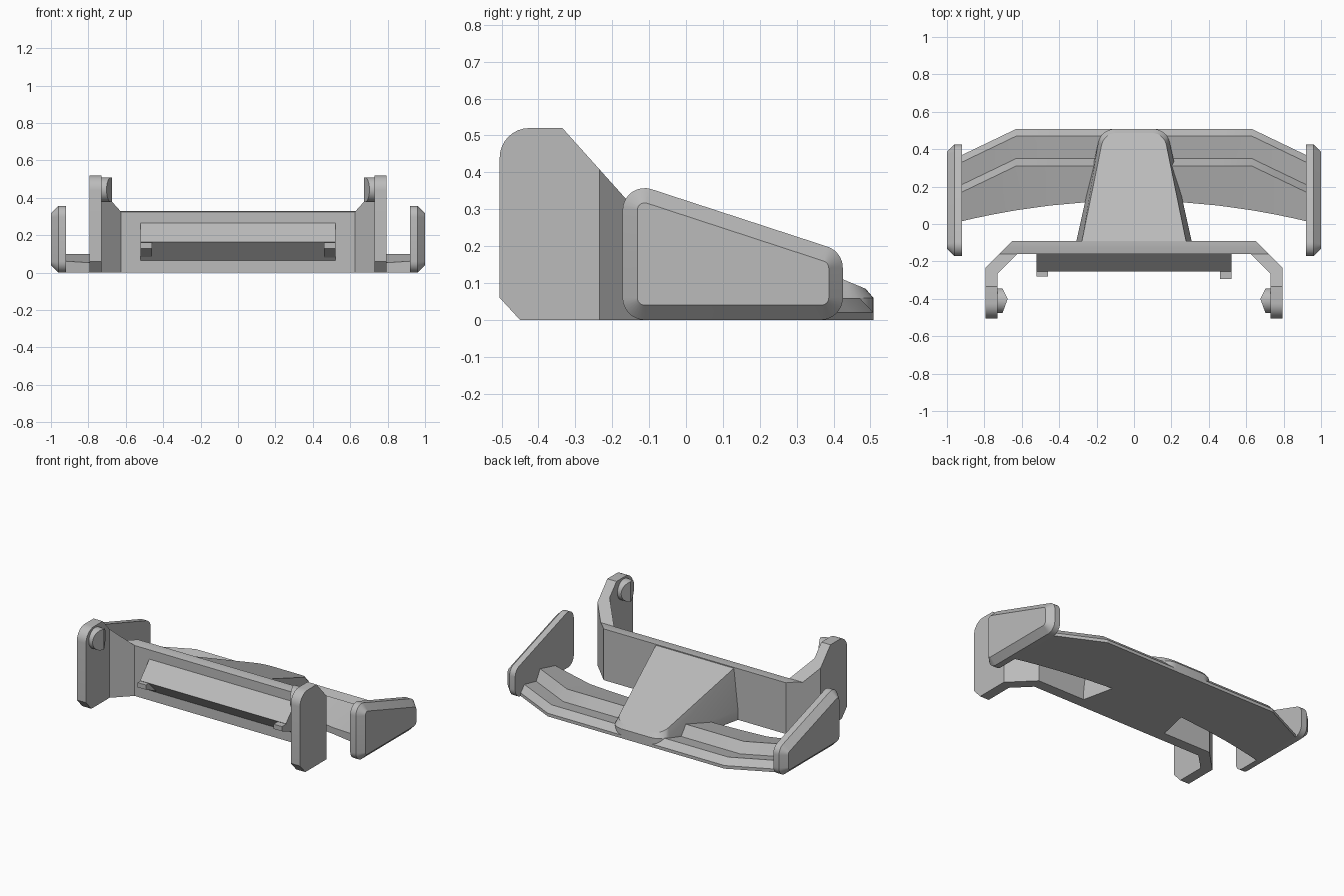
import bpy, bmesh, math
from mathutils import Vector

cube = bpy.data.objects.get("Cube")
if cube:
    bpy.data.objects.remove(cube, do_unlink=True)

grey = bpy.data.materials.new("plain grey")
grey.use_nodes = True
grey.diffuse_color = (0.5, 0.5, 0.5, 1)
grey.node_tree.nodes["Principled BSDF"].inputs["Base Color"].default_value = (0.5, 0.5, 0.5, 1)


def rounded(corners, radii, steps=8):
    """Polygon whose corners are replaced by arcs of the given radii."""
    pts = [Vector(c) for c in corners]
    out = []
    for i, (p, r) in enumerate(zip(pts, radii)):
        if not r:
            out.append(p)
            continue
        a = (pts[i - 1] - p).normalized()
        b = (pts[(i + 1) % len(pts)] - p).normalized()
        half = a.angle(b) / 2
        centre = p + (a + b).normalized() * (r / math.sin(half))
        start = p + a * (r / math.tan(half)) - centre
        end = p + b * (r / math.tan(half)) - centre
        sweep = start.angle(end)
        for k in range(steps + 1):
            t = k / steps
            out.append(centre + (start * math.sin((1 - t) * sweep)
                                 + end * math.sin(t * sweep)) / math.sin(sweep))
    return out


def loft(name, rings):
    """Skin rings of equal length and cap both ends."""
    bm = bmesh.new()
    rows = [[bm.verts.new(p) for p in ring] for ring in rings]
    n = len(rows[0])
    for lower, upper in zip(rows, rows[1:]):
        for i in range(n):
            j = (i + 1) % n
            bm.faces.new((lower[i], lower[j], upper[j], upper[i]))
    bm.faces.new(rows[0])
    bm.faces.new(rows[-1])
    bmesh.ops.recalc_face_normals(bm, faces=bm.faces)
    mesh = bpy.data.meshes.new(name)
    bm.to_mesh(mesh)
    bm.free()
    mesh.materials.append(grey)
    obj = bpy.data.objects.new(name, mesh)
    bpy.context.collection.objects.link(obj)
    return obj


def along_x(name, outline, x0, x1):
    return loft(name, [[(x, y, z) for y, z in outline] for x in (x0, x1)])


def along_z(name, outline, z0, z1):
    return loft(name, [[(x, y, z) for x, y in outline] for z in (z0, z1)])


def intersect(obj, cutter):
    """Keep only the volume shared with the cutter."""
    mod = obj.modifiers.new("trim", 'BOOLEAN')
    mod.operation, mod.solver, mod.object = 'INTERSECT', 'EXACT', cutter
    bpy.context.view_layer.objects.active = obj
    bpy.ops.object.modifier_apply(modifier="trim")
    bpy.data.objects.remove(cutter, do_unlink=True)


parts = []

# Mounting bracket: U-shaped plan trimmed by its side profile
half_plan = [(0.65, -0.09), (0.795, -0.235), (0.795, -0.6),
             (0.73, -0.6), (0.73, -0.265), (0.625, -0.16)]
plan = half_plan + [(-x, y) for x, y in reversed(half_plan)]
bracket = along_z("mounting_bracket", plan, -0.1, 0.7)
side = rounded([(-0.45, 0), (-0.505, 0.06), (-0.505, 0.52), (-0.335, 0.52),
                (-0.16, 0.325), (-0.13, 0.33), (0, 0.33), (0, 0)],
               [0, 0, 0.08, 0, 0, 0, 0, 0])
intersect(bracket, along_x("bracket_profile", side, -1, 1))
parts.append(bracket)

# Wedge-shaped bar across the bracket face
parts.append(along_x("front_wedge", [(-0.14, 0.265), (-0.16, 0.265), (-0.255, 0.163),
                                     (-0.16, 0.065), (-0.14, 0.065)], -0.52, 0.52))

# Nose cowl: drafted, rounded trapezoid with a sloping top
base = rounded([(-0.31, -0.1), (0.31, -0.1), (0.175, 0.508), (-0.175, 0.508)],
               [0, 0, 0.09, 0.09])
crown = rounded([(-0.28, -0.1), (0.28, -0.1), (0.16, 0.487), (-0.16, 0.487)],
                [0, 0, 0.08, 0.08])
parts.append(loft("nose_cowl", [[(x, y, 0) for x, y in base],
                                [(x, y, 0.06) for x, y in base],
                                [(x, y, 0.328 - 0.415 * (y + 0.1)) for x, y in crown]]))

# Two-step wing with swept tips and a curved leading edge
stations = [-0.93, -0.85, -0.75, -0.63]
stations += [-0.45, -0.25, 0, 0.25, 0.45] + [-x for x in reversed(stations)]


def wing_section(x):
    back = -0.48 * max(0, abs(x) - 0.63)
    lead = 0.125 - 0.11 * (x / 0.92) ** 2
    ridge = 0.31 + back
    return [(x, lead, 0), (x, lead, 0.1 - 0.25 * (ridge - lead)),
            (x, ridge, 0.1), (x, 0.35 + back, 0.035), (x, 0.47 + back, 0.06),
            (x, 0.508 + back, 0.02), (x, 0.508 + back, 0)]


parts.append(loft("wing", [wing_section(x) for x in stations]))

# Parts repeated on both sides
rim = rounded([(-0.172, 0), (-0.172, 0.38), (0.425, 0.185), (0.425, 0)], [0.06] * 4)
panel = rounded([(-0.132, 0.04), (-0.132, 0.325), (0.387, 0.155), (0.387, 0.04)], [0.02] * 4)
for name, s in (("left", 1), ("right", -1)):
    # End plate with a chamfered outer rim
    parts.append(loft(name + "_end_plate",
                      [[(s * x, y, z) for y, z in ring]
                       for x, ring in ((0.92, rim), (0.96, rim), (1, panel))]))

    # Locating knob inside the arm: round disc cut to a ridge
    disc = [(-0.41 + 0.066 * math.cos(k * math.pi / 16),
             0.443 + 0.066 * math.sin(k * math.pi / 16)) for k in range(32)]
    knob = along_x(name + "_knob", disc, s * 0.6, s * 0.74)
    ridge = [(0.75, -0.5), (0.712, -0.5), (0.675, -0.4), (0.71, -0.33), (0.75, -0.33)]
    intersect(knob, along_z("knob_profile", [(s * x, y) for x, y in ridge], 0.3, 0.6))
    parts.append(knob)

    # Small tab under the wedge end
    tip = -0.295 if s > 0 else -0.28
    parts.append(along_x(name + "_tab", [(-0.15, 0.07), (tip, 0.13), (tip, 0.16), (-0.24, 0.16)],
                         s * 0.46, s * 0.52))

# Smooth the rounded parts while keeping hard edges crisp
bpy.ops.object.select_all(action='DESELECT')
for obj in parts:
    obj.select_set(True)
bpy.context.view_layer.objects.active = parts[0]
bpy.ops.object.shade_smooth_by_angle(angle=math.radians(25))
